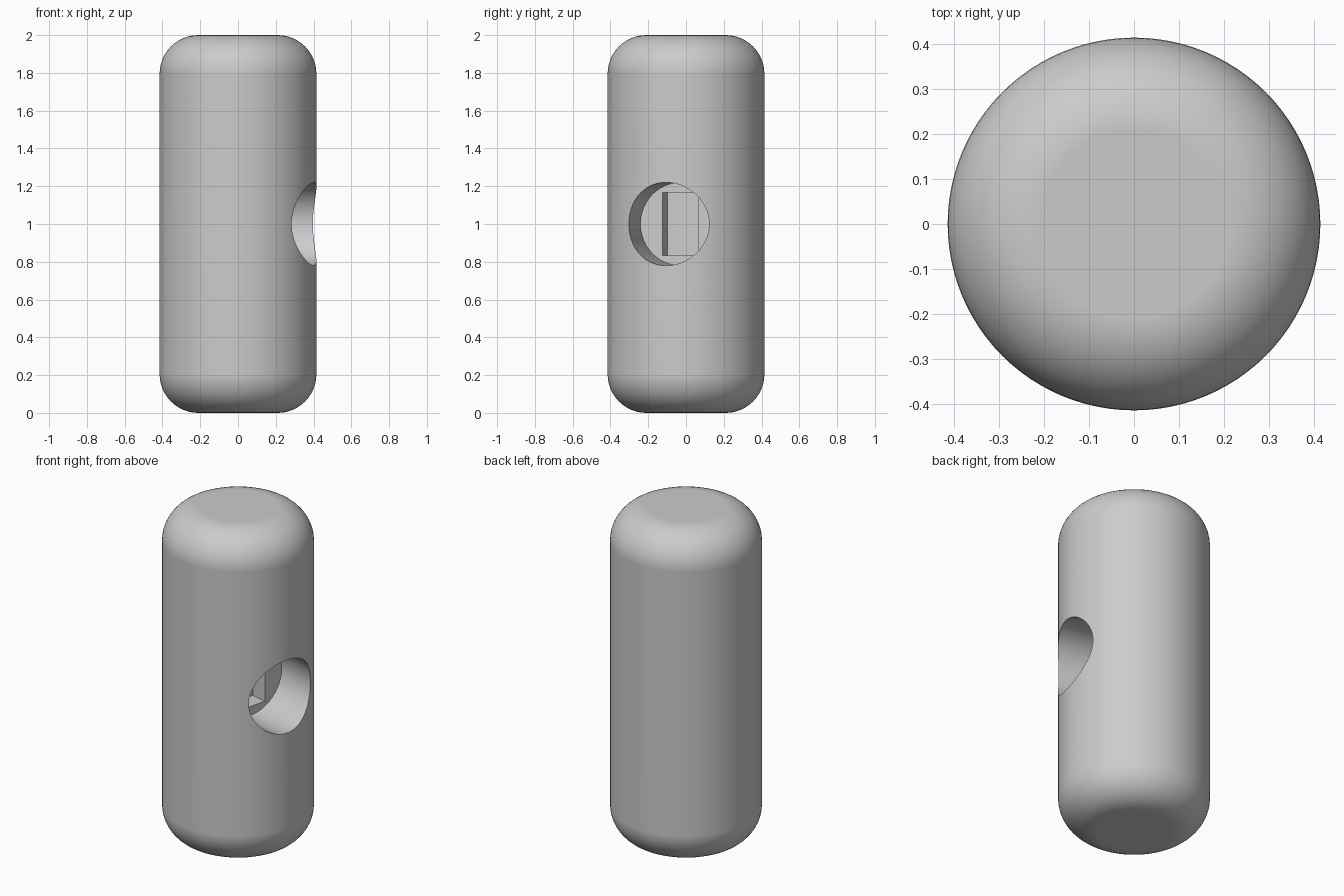
import bpy
import math
from mathutils import Matrix

cube = bpy.data.objects.get("Cube")
if cube:
    bpy.data.objects.remove(cube, do_unlink=True)

RADIUS, HEIGHT, ROUND = 0.415, 2.0, 0.205
HOLE_ANGLE = math.radians(-14.8)   # heading of the side hole
HOLE_RADIUS = 0.22
HOLE_FLOOR = 0.11                  # distance of the hole floor from the axis
SLOT_FLOOR = 0.01                  # distance of the slot floor from the axis
SLOT_WIDTH, SLOT_HEIGHT = 0.197, 0.334

grey = bpy.data.materials.new("plain_grey")
grey.use_nodes = True
colour = (0.6, 0.6, 0.6, 1)
grey.diffuse_color = colour
grey.node_tree.nodes["Principled BSDF"].inputs["Base Color"].default_value = colour


def name_active(name):
    obj = bpy.context.object
    obj.name = name
    obj.data.materials.append(grey)
    return obj


def apply_modifier(obj, name, kind, **settings):
    mod = obj.modifiers.new(name, kind)
    for key, value in settings.items():
        setattr(mod, key, value)
    bpy.ops.object.select_all(action='DESELECT')
    obj.select_set(True)
    bpy.context.view_layer.objects.active = obj
    bpy.ops.object.modifier_apply(modifier=mod.name)


def cut(target, cutter):
    cutter.hide_render = True
    apply_modifier(target, "cut", 'BOOLEAN', object=cutter,
                   operation='DIFFERENCE', solver='EXACT')
    bpy.data.objects.remove(cutter, do_unlink=True)


# Upright rounded cylinder
bpy.ops.mesh.primitive_cylinder_add(vertices=96, radius=RADIUS, depth=HEIGHT,
                                    location=(0, 0, HEIGHT / 2))
body = name_active("body")
apply_modifier(body, "rounding", 'BEVEL', width=ROUND, segments=12,
               limit_method='ANGLE', angle_limit=math.radians(60))

# Frame of the side hole: local x points outward along the hole
frame = Matrix.Translation((0, 0, HEIGHT / 2)) @ Matrix.Rotation(HOLE_ANGLE, 4, 'Z')

# Round blind hole
length = 0.6
bpy.ops.mesh.primitive_cylinder_add(vertices=96, radius=HOLE_RADIUS, depth=length)
hole = name_active("hole_cutter")
hole.data.transform(frame @ Matrix.Translation((HOLE_FLOOR + length / 2, 0, 0))
                    @ Matrix.Rotation(math.pi / 2, 4, 'Y'))
cut(body, hole)

# Rectangular slot sunk into the hole floor
depth = 0.3
bpy.ops.mesh.primitive_cube_add(size=1)
slot = name_active("slot_cutter")
slot.data.transform(frame @ Matrix.Translation((SLOT_FLOOR + depth / 2, 0, 0))
                    @ Matrix.Diagonal((depth, SLOT_WIDTH, SLOT_HEIGHT, 1)))
cut(body, slot)

# Smooth shading with crisp hole edges
bpy.ops.object.select_all(action='DESELECT')
body.select_set(True)
bpy.context.view_layer.objects.active = body
bpy.ops.object.shade_smooth_by_angle(angle=math.radians(30))
weighted = body.modifiers.new("even_shading", 'WEIGHTED_NORMAL')
weighted.keep_sharp = True
